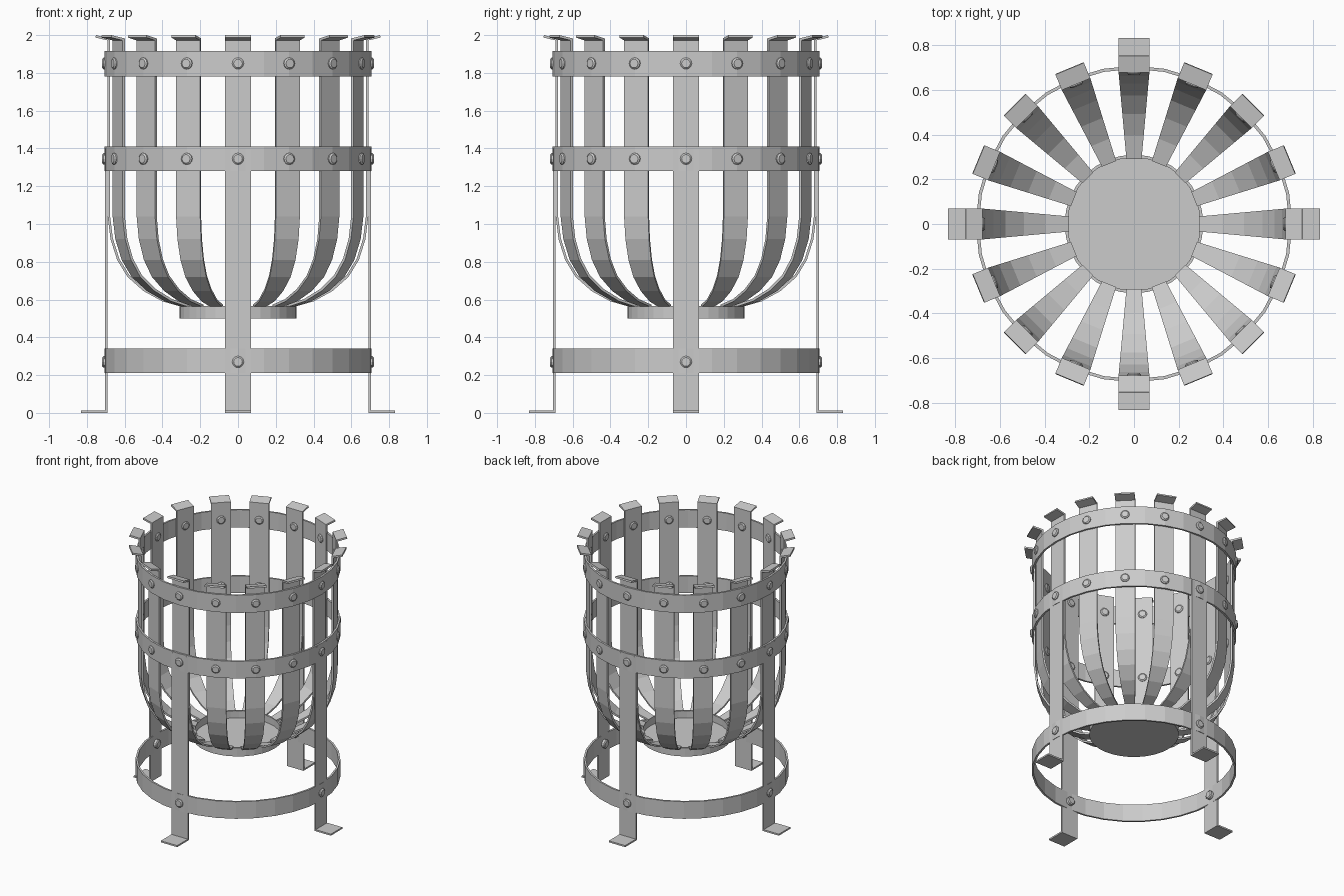
import bpy, bmesh
from math import cos, sin, pi, radians
from mathutils import Vector, Matrix

if "Cube" in bpy.data.objects:
    bpy.data.objects.remove(bpy.data.objects["Cube"])

SLATS, LEGS, SEG = 16, 4, 32


def finish(bm, name):
    bmesh.ops.recalc_face_normals(bm, faces=bm.faces)
    mesh = bpy.data.meshes.new(name)
    bm.to_mesh(mesh)
    bm.free()
    return mesh


def place(mesh, name, angle=0.0):
    ob = bpy.data.objects.new(name, mesh)
    ob.rotation_euler.z = angle
    bpy.context.collection.objects.link(ob)
    return ob


def strip(name, path, thick):
    """Flat bar along (radius, z, half width) points, thickened to the left of travel."""
    bm = bmesh.new()
    pts = [Vector((p[0], p[1])) for p in path]
    rows = []
    for i, p in enumerate(pts):
        dirs = []
        if i > 0:
            dirs.append((p - pts[i - 1]).normalized())
        if i < len(pts) - 1:
            dirs.append((pts[i + 1] - p).normalized())
        norms = [Vector((-d.y, d.x)) for d in dirs]
        n = sum(norms, Vector((0, 0))).normalized()
        q = p + n * thick / n.dot(norms[0])      # mitred inner corner
        w = path[i][2]
        rows.append([bm.verts.new(c) for c in
                     ((p.x, -w, p.y), (p.x, w, p.y), (q.x, w, q.y), (q.x, -w, q.y))])
    for a, b in zip(rows, rows[1:]):
        for k in range(4):
            bm.faces.new((a[k], a[(k + 1) % 4], b[(k + 1) % 4], b[k]))
    bm.faces.new(rows[0])
    bm.faces.new(rows[-1])
    return finish(bm, name)


def lathe(name, profile, seg, closed=True, axis_x=False):
    """Revolve (radius, height) points about z (or x); open ends get capped."""
    bm = bmesh.new()
    rings = [[bm.verts.new((r * cos(2 * pi * i / seg), r * sin(2 * pi * i / seg), z))
              for i in range(seg)] for r, z in profile]
    pairs = list(zip(rings, rings[1:]))
    if closed:
        pairs.append((rings[-1], rings[0]))
    else:
        bm.faces.new(rings[0])
        bm.faces.new(rings[-1])
    for a, b in pairs:
        for i in range(seg):
            j = (i + 1) % seg
            bm.faces.new((a[i], a[j], b[j], b[i]))
    if axis_x:
        bmesh.ops.transform(bm, matrix=Matrix.Rotation(pi / 2, 4, 'Y'), verts=bm.verts)
    return finish(bm, name)


# Basket slats: curved belly, straight wall, flared tab
def half_width(r):
    return 0.034 + (r - 0.295) / 0.395 * 0.035


belly = [(0.295, 0.56), (0.40, 0.59), (0.50, 0.645), (0.585, 0.72),
         (0.64, 0.81), (0.675, 0.92), (0.69, 1.04)]
slat_path = [(r, z, half_width(r)) for r, z in belly]
slat_path += [(0.69, 1.972, 0.069), (0.755, 1.987, 0.069)]
slat = strip("slat", slat_path, 0.013)
for i in range(SLATS):
    place(slat, f"slat_{i + 1}", 2 * pi * i / SLATS)

# Legs with outward feet
leg = strip("leg", [(0.832, 0.0, 0.069), (0.692, 0.0, 0.069), (0.692, 1.40, 0.069)][::-1], 0.012)
for i in range(LEGS):
    place(leg, f"leg_{i + 1}", 2 * pi * i / LEGS)

# Hoops
for name, z0, z1 in (("bottom_hoop", 0.21, 0.34), ("middle_hoop", 1.28, 1.41),
                     ("top_hoop", 1.78, 1.915)):
    place(lathe(name, [(0.694, z0), (0.708, z0), (0.708, z1), (0.694, z1)], SEG), name)

# Ash pan: open shallow dish
place(lathe("ash_pan", [(0.31, 0.50), (0.31, 0.565), (0.297, 0.565), (0.297, 0.512)],
            SEG, closed=False), "ash_pan")

# Rivets, headed on both sides
rivet = lathe("rivet", [(0.023, 0.667), (0.031, 0.673), (0.031, 0.712), (0.023, 0.719)],
              12, closed=False, axis_x=True)
for label, z, count in (("bottom", 0.27, LEGS), ("middle", 1.345, SLATS), ("top", 1.85, SLATS)):
    for i in range(count):
        place(rivet, f"{label}_rivet_{i + 1}", 2 * pi * i / count).location.z = z
